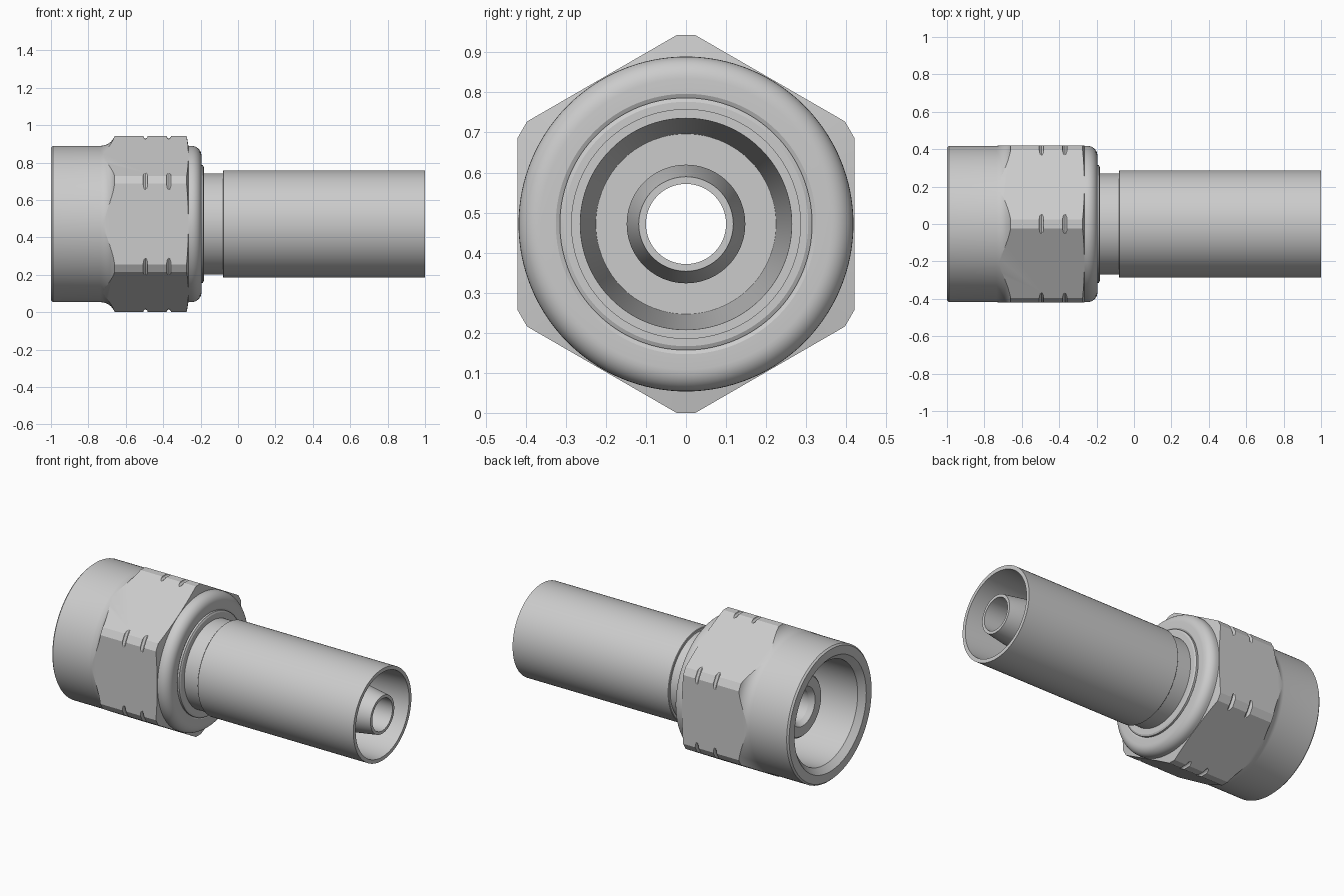
import bpy, bmesh, math
from mathutils import Vector

if "Cube" in bpy.data.objects:
    bpy.data.objects.remove(bpy.data.objects["Cube"])

CZ = 0.4715          # height of the fitting axis
SEG = 128


def make_object(name, bm):
    bmesh.ops.recalc_face_normals(bm, faces=bm.faces[:])
    mesh = bpy.data.meshes.new(name)
    bm.to_mesh(mesh)
    bm.free()
    ob = bpy.data.objects.new(name, mesh)
    bpy.context.collection.objects.link(ob)
    return ob


def revolve(name, profile):
    """Sweep a closed (x, radius) profile around the fitting axis."""
    bm = bmesh.new()
    rings = []
    for i in range(SEG):
        a = 2 * math.pi * i / SEG
        rings.append([bm.verts.new((x, r * math.sin(a), CZ + r * math.cos(a)))
                      for x, r in profile])
    n = len(profile)
    for i in range(SEG):
        p, q = rings[i], rings[(i + 1) % SEG]
        for j in range(n):
            k = (j + 1) % n
            bm.faces.new((p[j], p[k], q[k], q[j]))
    return make_object(name, bm)


def arc(cx, cr, rad, a0, a1, n=8):
    return [(cx + rad * math.cos(math.radians(a0 + (a1 - a0) * i / n)),
             cr + rad * math.sin(math.radians(a0 + (a1 - a0) * i / n)))
            for i in range(n + 1)]


def smooth(ob):
    bpy.ops.object.select_all(action='DESELECT')
    ob.select_set(True)
    bpy.context.view_layer.objects.active = ob
    bpy.ops.object.shade_smooth_by_angle(angle=math.radians(25))


# Swivel nut: turned profile with fillet, corner grooves and rounded collar
profile = [(-1, 0.355), (-1, 0.408), (-0.99, 0.418)]
profile += arc(-0.735, 0.498, 0.08, -90, -15, 10)
profile += [(-0.657, 0.485)]
for c in (-0.495, -0.37):
    profile += [(c - 0.016, 0.485), (c - 0.010, 0.464), (c - 0.005, 0.459),
                (c, 0.457), (c + 0.005, 0.459), (c + 0.010, 0.464), (c + 0.016, 0.485)]
profile += [(-0.277, 0.485), (-0.265, 0.418)]
profile += arc(-0.25, 0.363, 0.055, 90, 0)
profile += [(-0.195, 0.325), (-0.205, 0.305), (-0.24, 0.305),
            (-0.24, 0.32), (-0.965, 0.32)]
nut = revolve("swivel_nut", profile)

# Hexagonal bar with clipped corners, used to trim the nut
flat, clip = 0.42, 0.4715
half = (flat - clip * math.cos(math.pi / 6)) / math.sin(math.pi / 6)
bm = bmesh.new()
ends = ([], [])
for k in range(6):
    a = math.radians(60 * k)
    for side in (half, -half):
        y = clip * math.sin(a) - side * math.cos(a)
        z = CZ + clip * math.cos(a) + side * math.sin(a)
        for ring, x in zip(ends, (-1.1, 0.1)):
            ring.append(bm.verts.new((x, y, z)))
for ring in ends:
    bm.faces.new(ring)
for i in range(12):
    j = (i + 1) % 12
    bm.faces.new((ends[0][i], ends[0][j], ends[1][j], ends[1][i]))
hex_bar = make_object("hex_trim", bm)
hex_bar.hide_render = True

mod = nut.modifiers.new("hex", 'BOOLEAN')
mod.operation = 'INTERSECT'
mod.solver = 'EXACT'
mod.object = hex_bar
bpy.context.view_layer.objects.active = nut
bpy.ops.object.modifier_apply(modifier="hex")
bpy.data.objects.remove(hex_bar)

# Stem: tapered nose inside the nut, flange, neck and hose tail
stem = revolve("stem", [
    (-0.78, 0.1), (-0.81, 0.12), (-0.81, 0.18), (-0.80, 0.19), (-0.5, 0.27),
    (-0.5, 0.3), (-0.26, 0.3), (-0.26, 0.27), (0, 0.27), (0, 0.148),
    (0.8, 0.148), (1, 0.118), (1, 0.1)])

# Retaining washer at the back of the nut
washer = revolve("washer", [(-0.23, 0.262), (-0.23, 0.315), (-0.188, 0.315),
                            (-0.183, 0.305), (-0.183, 0.262)])

# Crimp sleeve, open at the hose end
sleeve = revolve("crimp_sleeve", [
    (-0.08, 0.2), (-0.08, 0.284), (-0.077, 0.287), (1, 0.287), (1, 0.264),
    (0.1, 0.225), (0.1, 0.14)])

for ob in (nut, stem, washer, sleeve):
    smooth(ob)
